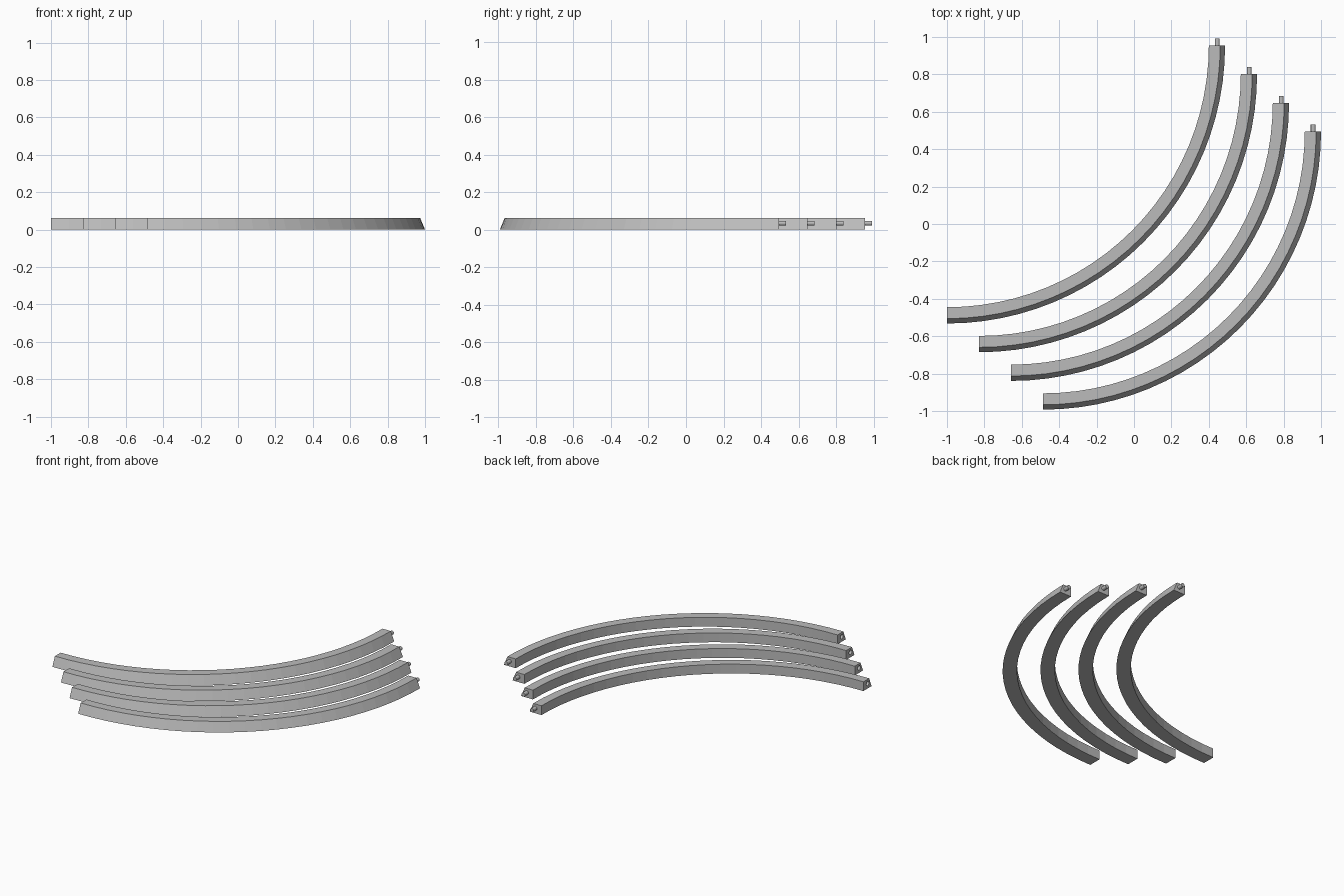
import bpy
import bmesh
from math import pi, cos, sin
from mathutils import Matrix, Vector

cube = bpy.data.objects.get("Cube")
if cube:
    bpy.data.objects.remove(cube, do_unlink=True)

SEGMENTS = 24
PROFILE = [(1.40, 0), (1.487, 0), (1.461, 0.062), (1.40, 0.062)]  # radius, height
PIN_RADIUS, PIN_Z, PIN_R = 1.445, 0.034, 0.013
PIN_LENGTH = 0.0375

grey = bpy.data.materials.new("light_grey")
grey.use_nodes = True
colour = (0.5, 0.5, 0.5, 1)
grey.diffuse_color = colour
grey.node_tree.nodes["Principled BSDF"].inputs["Base Color"].default_value = colour


def add_object(name, bm):
    bmesh.ops.recalc_face_normals(bm, faces=bm.faces)
    mesh = bpy.data.meshes.new(name)
    bm.to_mesh(mesh)
    bm.free()
    mesh.materials.append(grey)
    obj = bpy.data.objects.new(name, mesh)
    bpy.context.scene.collection.objects.link(obj)
    return obj


def cylinder(name, centre, axis, length, radius):
    bm = bmesh.new()
    turn = Vector((0, 0, 1)).rotation_difference(Vector(axis)).to_matrix().to_4x4()
    bmesh.ops.create_cone(bm, cap_ends=True, segments=16, radius1=radius,
                          radius2=radius, depth=length,
                          matrix=Matrix.Translation(centre) @ turn)
    return add_object(name, bm)


# Quarter-circle rail: sloped outer wall, upright inner wall
bm = bmesh.new()
rings = []
for i in range(SEGMENTS + 1):
    a = -pi / 2 + pi / 2 * i / SEGMENTS
    rings.append([bm.verts.new((r * cos(a), r * sin(a), z)) for r, z in PROFILE])
for a, b in zip(rings, rings[1:]):
    for j in range(4):
        k = (j + 1) % 4
        bm.faces.new((a[j], a[k], b[k], b[j]))
bm.faces.new(rings[0])
bm.faces.new(rings[-1])
rail = add_object("curved_rail_1", bm)

# Socket bored into the plain end
cutter = cylinder("socket_cutter", (0, -PIN_RADIUS, PIN_Z), (1, 0, 0), 0.09, PIN_R + 0.002)
cutter.hide_render = True
bore = rail.modifiers.new("socket", 'BOOLEAN')
bore.operation = 'DIFFERENCE'
bore.solver = 'EXACT'
bore.object = cutter
bpy.context.view_layer.objects.active = rail
bpy.ops.object.modifier_apply(modifier=bore.name)
bpy.data.objects.remove(cutter, do_unlink=True)

# Round joining pin on the other end
pin = cylinder("joining_pin_1", (PIN_RADIUS, PIN_LENGTH / 2, PIN_Z), (0, 1, 0),
               PIN_LENGTH, PIN_R)
bpy.context.view_layer.objects.active = pin
pin.select_set(True)
bpy.ops.object.shade_smooth_by_angle()

# Four nested copies stepped diagonally
for n in range(4):
    for part in (rail, pin):
        obj = part
        if n:
            obj = part.copy()
            obj.name = part.name[:-1] + str(n + 1)
            bpy.context.scene.collection.objects.link(obj)
        obj.location = (-1 + 0.171 * n, 0.955 - 0.1535 * n, 0)
